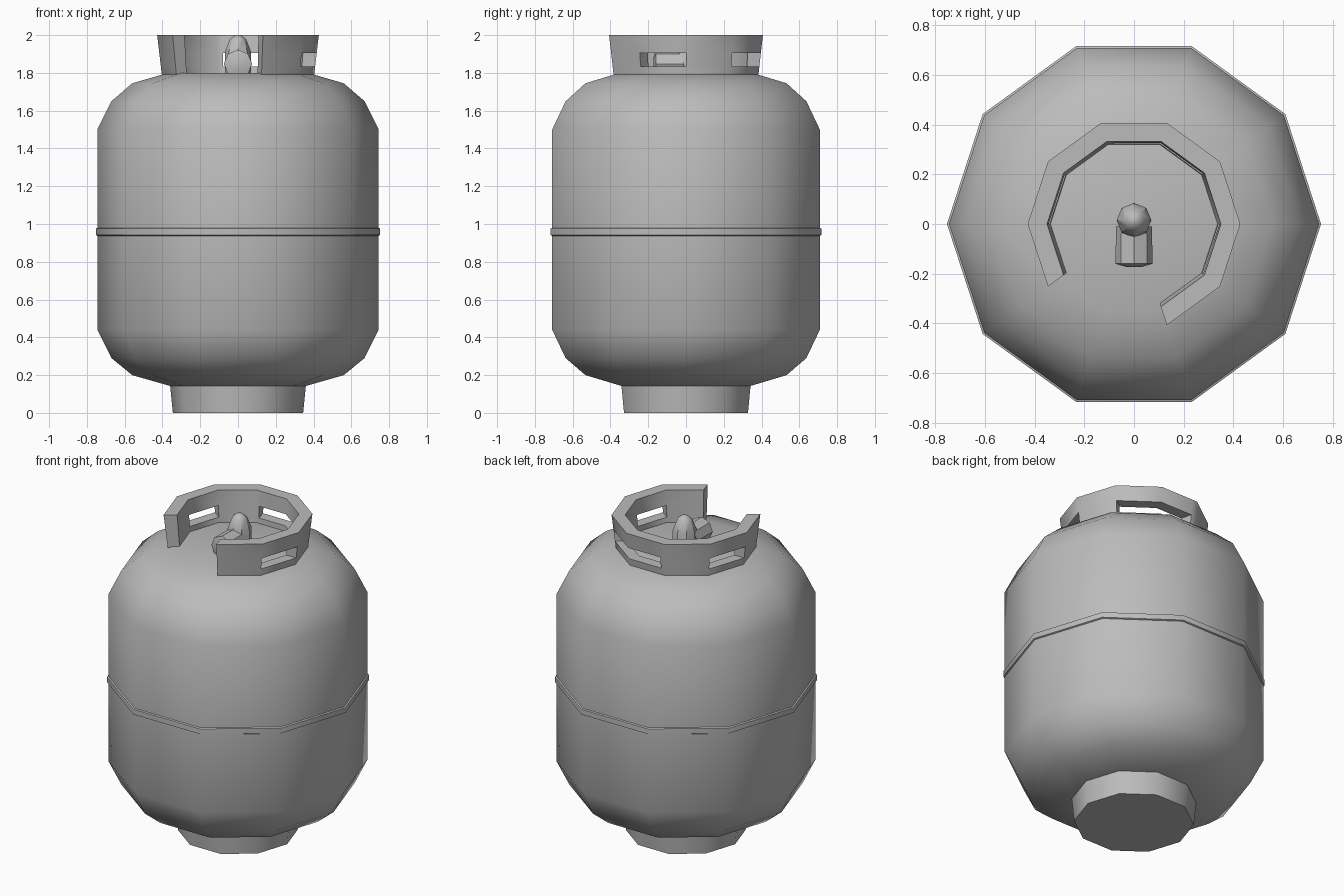
import bpy, bmesh, math
from mathutils import Vector, Matrix

cube = bpy.data.objects.get("Cube")
if cube:
    bpy.data.objects.remove(cube)

GREY = (0.5, 0.5, 0.5, 1)
paint = bpy.data.materials.new("grey_paint")
paint.use_nodes = True
paint.diffuse_color = GREY
paint.node_tree.nodes["Principled BSDF"].inputs["Base Color"].default_value = GREY


def finish(name, bm, angle=40):
    """Turn a bmesh into a named, painted object with smooth shading."""
    bmesh.ops.recalc_face_normals(bm, faces=bm.faces)
    mesh = bpy.data.meshes.new(name)
    bm.to_mesh(mesh)
    bm.free()
    obj = bpy.data.objects.new(name, mesh)
    bpy.context.collection.objects.link(obj)
    mesh.materials.append(paint)
    bpy.ops.object.select_all(action='DESELECT')
    obj.select_set(True)
    bpy.context.view_layer.objects.active = obj
    bpy.ops.object.shade_smooth_by_angle(angle=math.radians(angle))
    return obj


def polar(radius, turn, z):
    """Point at a number of side steps around a ten-sided ring (straight sides)."""
    k = math.floor(turn)
    a, b = (Vector((radius * math.cos(math.radians(36 * i)),
                    radius * math.sin(math.radians(36 * i)), z)) for i in (k, k + 1))
    return a.lerp(b, turn - k)


def lathe(name, profile, sides=10, matrix=Matrix()):
    """Capped solid of revolution from (radius, height) pairs."""
    bm = bmesh.new()
    rings = [[bm.verts.new((r * math.cos(math.tau * i / sides),
                            r * math.sin(math.tau * i / sides), z))
              for i in range(sides)] for r, z in profile]
    for low, high in zip(rings, rings[1:]):
        for i in range(sides):
            j = (i + 1) % sides
            bm.faces.new((low[i], low[j], high[j], high[i]))
    bm.faces.new(rings[0])
    bm.faces.new(rings[-1])
    bmesh.ops.transform(bm, matrix=matrix, verts=bm.verts)
    return finish(name, bm)


# Tank, weld band and foot
lathe("tank_body", [(0.35, 0.14), (0.56, 0.2), (0.67, 0.29), (0.745, 0.44),
                    (0.745, 1.5), (0.67, 1.65), (0.56, 1.745), (0.37, 1.8)])
lathe("weld_band", [(0.74, 0.935), (0.753, 0.942), (0.753, 0.975), (0.74, 0.982)])
lathe("foot_ring", [(0.345, 0), (0.36, 0.15)])

# Valve stem and outlet
lathe("valve_stem", [(0.07, 1.78), (0.07, 1.91), (0.042, 1.98), (0.015, 2.0)], 8,
      Matrix.Translation((0, 0.015, 0)))
lathe("valve_outlet", [(0.072, 0), (0.075, 0.15), (0.03, 0.163)], 8,
      Matrix.Translation((0, -0.01, 1.848)) @ Matrix.Rotation(math.pi / 2, 4, 'X'))


# Open collar: a thick wall of cells, with grip slots left out
turns = [-2, -1, 0, 1, 2, 2.88, 3, 4, 5, 6]
levels = [1.78, 1.833, 1.905, 2.0]
SLOTS = {(-1, 1), (1, 1), (2, 1), (4, 1)}      # (start turn, level band)


def filled(c, b):
    inside = 0 <= c < len(turns) - 1 and 0 <= b < len(levels) - 1
    return inside and (turns[c], b) not in SLOTS


bm = bmesh.new()
grid = {}
for c, turn in enumerate(turns):
    for b, z in enumerate(levels):
        f = (z - levels[0]) / (levels[-1] - levels[0])
        grid[c, b, 0] = bm.verts.new(polar(0.335 + 0.015 * f, turn, z))
        grid[c, b, 1] = bm.verts.new(polar(0.402 + 0.026 * f, turn, z))


def wall(p, q):
    bm.faces.new([grid[(*p, 0)], grid[(*q, 0)], grid[(*q, 1)], grid[(*p, 1)]])


for c in range(len(turns) - 1):
    for b in range(len(levels) - 1):
        if not filled(c, b):
            continue
        corners = [(c, b), (c + 1, b), (c + 1, b + 1), (c, b + 1)]
        for side in (0, 1):
            bm.faces.new([grid[(*k, side)] for k in corners])
        around = [(c, b - 1), (c + 1, b), (c, b + 1), (c - 1, b)]
        for i, cell in enumerate(around):
            if not filled(*cell):
                wall(corners[i], corners[(i + 1) % 4])
finish("collar_guard", bm)
